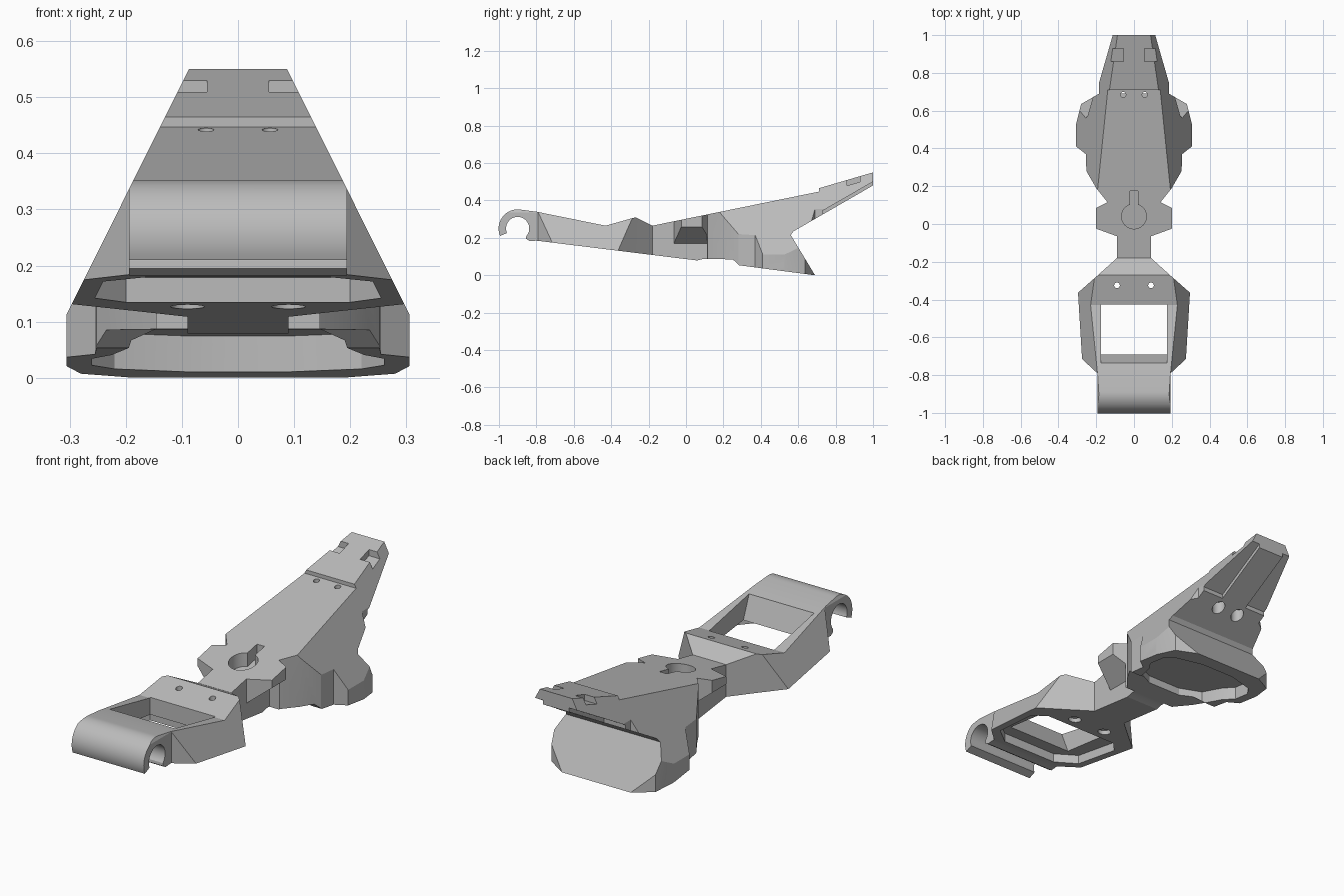
import bpy, bmesh, math

cube = bpy.data.objects.get("Cube")
if cube:
    bpy.data.objects.remove(cube, do_unlink=True)

grey = bpy.data.materials.new("plain grey")
grey.use_nodes = True
GREY = (0.5, 0.5, 0.5, 1)
grey.diffuse_color = GREY
grey.node_tree.nodes["Principled BSDF"].inputs["Base Color"].default_value = GREY


def prism(name, pts, axis, lo, hi, slope=0.0):
    """Extrude a 2D outline along an axis; slope tilts it along y."""
    place = {"x": lambda a, b, t: (t, a, b),
             "y": lambda a, b, t: (a, t, b),
             "z": lambda a, b, t: (a, b, t + slope * b)}[axis]
    bm = bmesh.new()
    rings = [[bm.verts.new(place(a, b, t)) for a, b in pts] for t in (lo, hi)]
    n = len(pts)
    bm.faces.new(rings[0])
    bm.faces.new(rings[1])
    for i in range(n):
        j = (i + 1) % n
        bm.faces.new((rings[0][i], rings[0][j], rings[1][j], rings[1][i]))
    bmesh.ops.recalc_face_normals(bm, faces=bm.faces)
    mesh = bpy.data.meshes.new(name)
    bm.to_mesh(mesh)
    bm.free()
    mesh.materials.append(grey)
    obj = bpy.data.objects.new(name, mesh)
    bpy.context.collection.objects.link(obj)
    return obj


def carve(target, tool, operation="DIFFERENCE"):
    mod = target.modifiers.new("cut", "BOOLEAN")
    mod.operation = operation
    mod.solver = "EXACT"
    mod.object = tool
    bpy.context.view_layer.objects.active = target
    bpy.ops.object.modifier_apply(modifier=mod.name)
    bpy.data.objects.remove(tool, do_unlink=True)


def mirrored(half):
    return half + [(-x, y) for x, y in reversed(half)]


def arc(cx, cy, r, start, end, steps):
    return [(cx + r * math.cos(math.radians(start + (end - start) * i / steps)),
             cy + r * math.sin(math.radians(start + (end - start) * i / steps)))
            for i in range(steps + 1)]


def circle(cx, cy, r):
    return arc(cx, cy, r, 0, 345, 23)


# Side profile, with the clip hook at the front and the overhang at the back
side = arc(-0.9, 0.25, 0.102, 80, 203, 20) + arc(-0.9, 0.25, 0.062, 203, -42, 32)
side += [(-0.855, 0.195), (-0.835, 0.182), (-0.8, 0.185), (0.06, 0.079), (0.09, 0.087),
         (0.25, 0.085), (0.285, 0.053), (0.69, 0), (0.56, 0.215), (0.575, 0.235),
         (1, 0.48), (1, 0.55), (0.71, 0.465), (0.71, 0.447), (-0.18, 0.265),
         (-0.27, 0.31), (-0.43, 0.265), (-0.8, 0.34)]
body = prism("body_shell", side, "x", -0.4, 0.4)

# Plan outline, with the narrow neck and the two broad bays
plan = mirrored([(0.194, -1.1), (0.194, -0.79), (0.28, -0.71), (0.298, -0.365), (0.19, -0.27),
                 (0.09, -0.18), (0.09, -0.065), (0.2, -0.025), (0.2, 0.085), (0.14, 0.115),
                 (0.2, 0.19), (0.252, 0.28), (0.255, 0.37), (0.306, 0.41),
                 (0.306, 0.53), (0.28, 0.635), (0.185, 0.69), (0.185, 1.1)])
carve(body, prism("plan", plan, "z", -0.1, 0.8), "INTERSECT")

# Tapered cross-section
taper = mirrored([(0.306, -0.1), (0.306, 0.112), (0.087, 0.551), (0.087, 0.6)])
carve(body, prism("taper", taper, "y", -1.2, 1.2), "INTERSECT")

# Window through the front bay, with a hollow under its frame
window = [(-0.735, 0.5), (-0.735, 0.325), (-0.685, 0.2), (-0.685, 0),
          (-0.425, 0), (-0.425, 0.5)]
carve(body, prism("window", window, "x", -0.175, 0.175))
hollow = mirrored([(0.15, -0.765), (0.24, -0.69), (0.255, -0.45), (0.2, -0.39)])
carve(body, prism("frame_hollow", hollow, "z", 0, 0.13, -0.124))

# Pocket under the rear bay
pocket = mirrored([(0.09, 0.22), (0.19, 0.27), (0.225, 0.38), (0.26, 0.43),
                   (0.26, 0.52), (0.22, 0.57), (0.09, 0.61)])
carve(body, prism("rear_pocket", pocket, "z", 0, 0.15, -0.124))

# Keyhole recess, following the slope of the top
keyhole = arc(0, 0.04, 0.066, 108, 432, 28)
keyhole += [(0.02, 0.175), (-0.02, 0.175)]
carve(body, prism("keyhole", keyhole, "z", 0.235, 0.4, 0.208))

for s in (-1, 1):
    # Sloping underside of the neck wings
    wing = [(s * 0.09, -0.1), (s * 0.09, 0.17), (s * 0.22, 0.275), (s * 0.22, -0.1)]
    carve(body, prism("wing_undercut", wing, "y", -0.1, 0.112))
    # Rear side notches
    notch = [(s * 0.055, 0.86), (s * 0.2, 0.86), (s * 0.2, 0.93), (s * 0.055, 0.93)]
    carve(body, prism("rear_notch", notch, "z", 0.227, 0.4, 0.293))
    # Shallow steps beneath the edges of the overhang
    step = [(s * 0.07, 0.73), (s * 0.3, 0.73), (s * 0.3, 1.1), (s * 0.07, 1.1)]
    carve(body, prism("overhang_step", step, "z", -0.3, -0.076, 0.576))
    # Pin holes, the rear pair with wider counterbores
    carve(body, prism("front_pin", circle(s * 0.09, -0.325, 0.015), "z", 0, 0.5))
    carve(body, prism("rear_pin", circle(s * 0.057, 0.685, 0.014), "z", 0.2, 0.6))
    carve(body, prism("counterbore", circle(s * 0.057, 0.685, 0.03), "z", 0.15, 0.345))
    # Flared underside ends of the front pin holes
    carve(body, prism("pin_flare", circle(s * 0.09, -0.325, 0.03), "z", 0, 0.15))

# Smooth the hook and holes while keeping the flat facets crisp
bpy.ops.object.select_all(action="DESELECT")
body.select_set(True)
bpy.context.view_layer.objects.active = body
bpy.ops.object.shade_smooth_by_angle(angle=math.radians(20))
